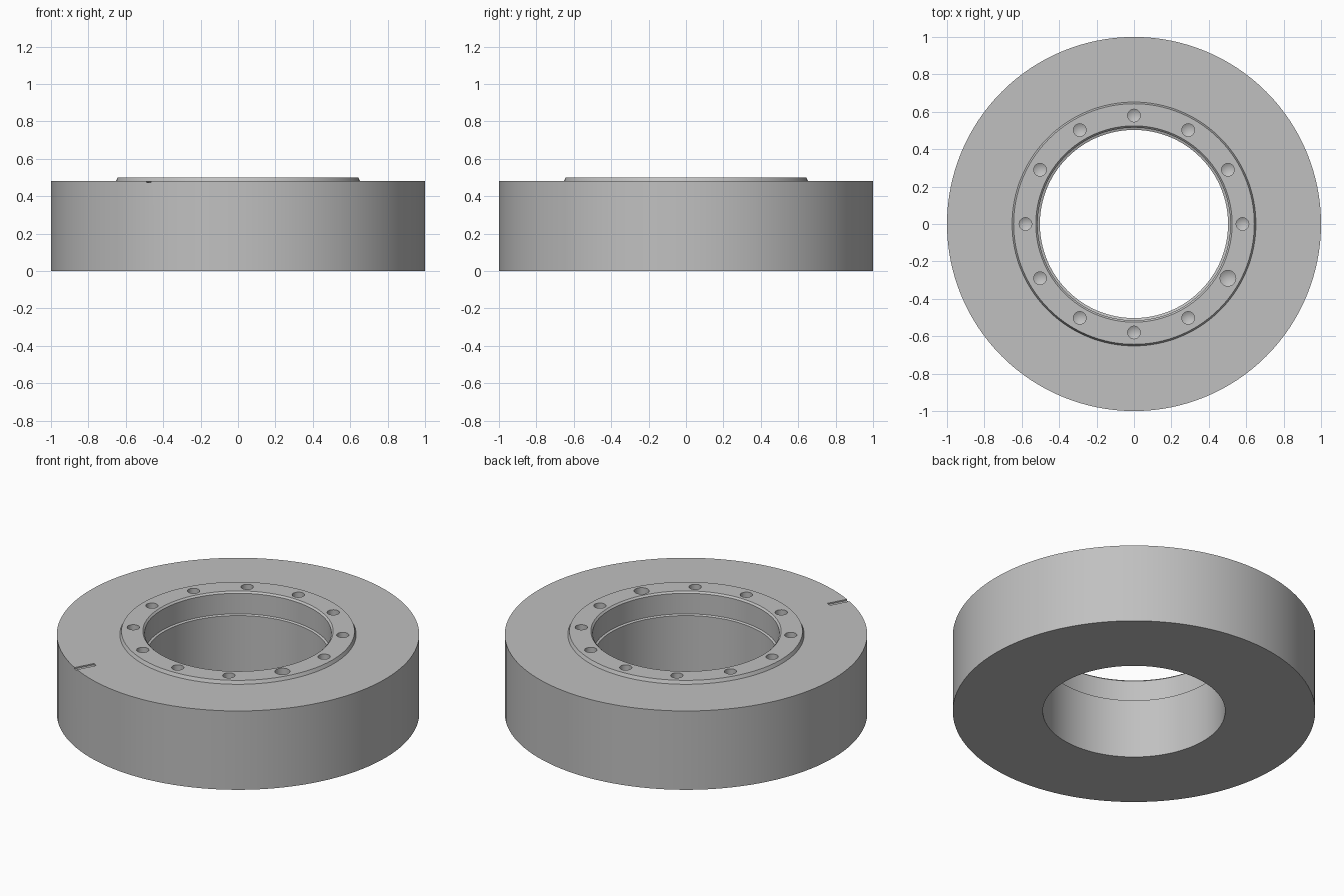
import bpy, bmesh
from math import cos, sin, radians, tau
from mathutils import Matrix

if "Cube" in bpy.data.objects:
    bpy.data.objects.remove(bpy.data.objects["Cube"])

grey = bpy.data.materials.new("plain grey")
grey.use_nodes = True
colour = (0.53, 0.53, 0.53, 1)
grey.diffuse_color = colour
grey.node_tree.nodes["Principled BSDF"].inputs["Base Color"].default_value = colour


def finish(name, bm):
    bmesh.ops.recalc_face_normals(bm, faces=bm.faces)
    mesh = bpy.data.meshes.new(name)
    bm.to_mesh(mesh)
    bm.free()
    mesh.materials.append(grey)
    ob = bpy.data.objects.new(name, mesh)
    bpy.context.collection.objects.link(ob)
    return ob


def lathe(name, profile, steps, centre=(0, 0), closed=False):
    """Turn an (r, z) profile around a vertical axis."""
    bm = bmesh.new()
    verts = [bm.verts.new((r, 0, z)) for r, z in profile]
    pairs = list(zip(verts, verts[1:]))
    if closed:
        pairs.append((verts[-1], verts[0]))
    edges = [bm.edges.new(p) for p in pairs]
    bmesh.ops.spin(bm, geom=verts + edges, cent=(0, 0, 0), axis=(0, 0, 1),
                   angle=tau, steps=steps, use_duplicate=False)
    bmesh.ops.remove_doubles(bm, verts=bm.verts, dist=1e-5)
    bmesh.ops.translate(bm, verts=bm.verts, vec=(*centre, 0))
    return finish(name, bm)


# Ring body with raised bevelled collar and counterbored centre
ring = lathe("ring_body", [
    (0.503, 0), (1, 0), (1, 0.48), (0.652, 0.48), (0.643, 0.5),
    (0.525, 0.5), (0.515, 0.49), (0.515, 0.365), (0.503, 0.36)],
    128, closed=True)

cutters = []

# Twelve cone-bottomed bolt holes, one of them larger
for i in range(12):
    a = radians(30 * i)
    r = 0.042 if i == 11 else 0.034
    cutters.append(lathe(f"bolt_hole_cutter_{i + 1}", [
        (0, 0.52), (r, 0.52), (r, 0.42), (0, 0.42 - 0.6 * r)],
        24, (0.58 * cos(a), 0.58 * sin(a))))

# Shallow index slot at the outer edge
bm = bmesh.new()
bmesh.ops.create_cube(bm, size=1, matrix=Matrix.Rotation(radians(241.5), 4, "Z")
                      @ Matrix.Translation((0.95, 0, 0.49))
                      @ Matrix.Diagonal((0.14, 0.03, 0.036, 1)))
cutters.append(finish("index_slot_cutter", bm))

for cutter in cutters:
    cutter.hide_render = True
    cutter.hide_viewport = False
    mod = ring.modifiers.new(cutter.name, "BOOLEAN")
    mod.operation = "DIFFERENCE"
    mod.solver = "EXACT"
    mod.object = cutter

# Bake the cuts and drop the cutters
bpy.context.view_layer.update()
baked = bpy.data.meshes.new_from_object(
    ring.evaluated_get(bpy.context.evaluated_depsgraph_get()))
ring.modifiers.clear()
ring.data = baked
for cutter in cutters:
    bpy.data.objects.remove(cutter)

bpy.ops.object.select_all(action="DESELECT")
ring.select_set(True)
bpy.context.view_layer.objects.active = ring
bpy.ops.object.shade_smooth_by_angle(angle=radians(25))
